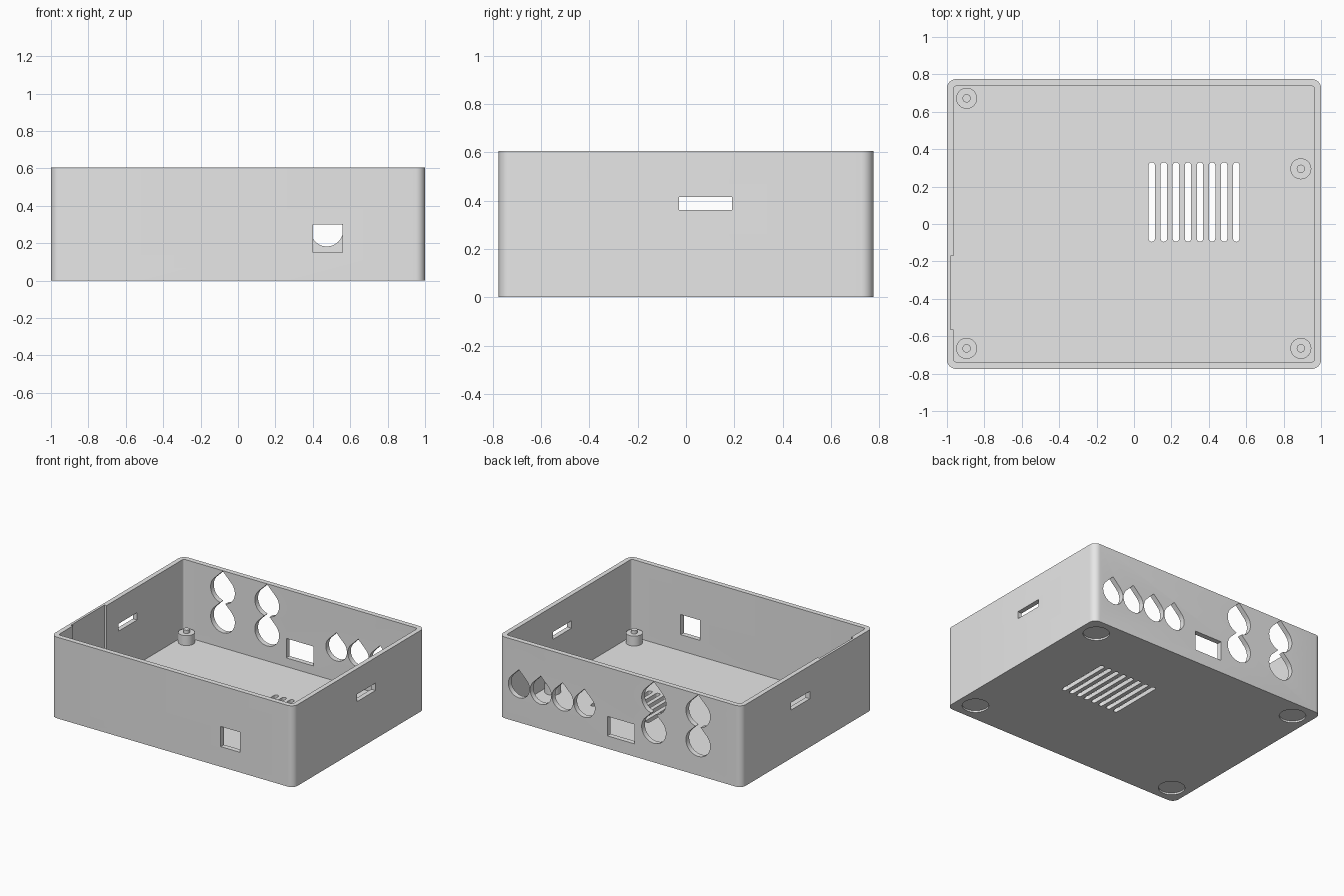
import bpy
import bmesh
from math import cos, sin, pi, radians
from mathutils import Vector

cube = bpy.data.objects.get("Cube")
if cube:
    bpy.data.objects.remove(cube, do_unlink=True)

# Material
plastic = bpy.data.materials.new("light grey plastic")
plastic.use_nodes = True
grey = (0.8, 0.8, 0.8, 1)
plastic.diffuse_color = grey
plastic.node_tree.nodes["Principled BSDF"].inputs["Base Color"].default_value = grey

# Dimensions
W, D, H = 1.0, 0.775, 0.605
INNER_W, INNER_D, FLOOR = 0.965, 0.737, 0.03


def arc(cx, cy, r, start, end, steps):
    angles = [radians(start + (end - start) * i / steps) for i in range(steps + 1)]
    return [(cx + r * cos(a), cy + r * sin(a)) for a in angles]


def rounded_rect(hw, hd, r):
    pts = []
    for i, (sx, sy) in enumerate([(1, 1), (-1, 1), (-1, -1), (1, -1)]):
        pts += arc(sx * (hw - r), sy * (hd - r), r, 90 * i, 90 * i + 90, 8)
    return pts


def rect(x0, x1, y0, y1):
    return [(x0, y0), (x1, y0), (x1, y1), (x0, y1)]


def circle(cx, cy, r):
    return arc(cx, cy, r, 0, 360, 40)[:-1]


def teardrop(cx, cz, r):
    return arc(cx, cz, r, 135, 405, 36) + [(cx, cz + r * 2 ** 0.5)]


def prism(name, pts, axis, lo, hi):
    """Extrude a flat outline along an axis."""
    place = {"x": lambda a, b, t: (t, a, b),
             "y": lambda a, b, t: (a, t, b),
             "z": lambda a, b, t: (a, b, t)}[axis]
    bm = bmesh.new()
    face = bm.faces.new([bm.verts.new(place(a, b, lo)) for a, b in pts])
    new = bmesh.ops.extrude_face_region(bm, geom=[face])["geom"]
    bmesh.ops.translate(bm, vec=Vector(place(0, 0, hi - lo)),
                        verts=[v for v in new if isinstance(v, bmesh.types.BMVert)])
    bmesh.ops.recalc_face_normals(bm, faces=bm.faces)
    mesh = bpy.data.meshes.new(name)
    bm.to_mesh(mesh)
    bm.free()
    mesh.materials.append(plastic)
    ob = bpy.data.objects.new(name, mesh)
    bpy.context.collection.objects.link(ob)
    return ob


def activate(ob):
    bpy.ops.object.select_all(action="DESELECT")
    ob.select_set(True)
    bpy.context.view_layer.objects.active = ob


def cut(body, pts, axis, lo, hi):
    cutter = prism("cutter", pts, axis, lo, hi)
    cutter.hide_render = True
    mod = body.modifiers.new("cut", "BOOLEAN")
    mod.operation = "DIFFERENCE"
    mod.solver = "EXACT"
    mod.object = cutter
    activate(body)
    bpy.ops.object.modifier_apply(modifier=mod.name)
    bpy.data.objects.remove(cutter, do_unlink=True)


def smooth(ob):
    activate(ob)
    bpy.ops.object.shade_smooth_by_angle(angle=radians(30))


# Open-topped case
case = prism("case", rounded_rect(W, D, 0.05), "z", 0, H)
cut(case, rounded_rect(INNER_W, INNER_D, 0.015), "z", FLOOR, H + 0.1)

# Thinned patch inside the right wall
cut(case, rect(-0.982, -0.9, -0.565, -0.17), "z", FLOOR, H + 0.1)

# Front window and the slot in both side walls
cut(case, rect(0.4, 0.56, 0.15, 0.3), "y", -0.9, -0.6)
for side in (-1, 1):
    cut(case, rect(-0.03, 0.19, 0.36, 0.415), "x", side - 0.15, side + 0.15)

# Back connectors: small row, stacked large pairs, rectangular socket
for i in range(4):
    cut(case, teardrop(0.835 - 0.18 * i, 0.27, 0.087), "y", 0.6, 0.9)
for x in (-0.277, -0.642):
    for z in (0.242, 0.46):
        cut(case, teardrop(x, z, 0.1), "y", 0.6, 0.9)
cut(case, rect(-0.118, 0.106, 0.095, 0.24), "y", 0.6, 0.9)

# Floor vents
for i in range(8):
    x = 0.095 + 0.0645 * i
    slot = arc(x, 0.313, 0.017, 0, 180, 8) + arc(x, -0.078, 0.017, 180, 360, 8)
    cut(case, slot, "z", -0.1, 0.1)

# Round foot recesses underneath
for x in (-0.865, 0.865):
    for y in (-0.635, 0.635):
        cut(case, circle(x, y, 0.09), "z", -0.1, 0.013)
smooth(case)

# Board standoffs with locating pins
for x, y in [(-0.895, 0.672), (0.892, 0.295), (-0.895, -0.665), (0.892, -0.665)]:
    smooth(prism("standoff", circle(x, y, 0.056), "z", FLOOR - 0.005, 0.104))
    smooth(prism("standoff_pin", circle(x, y, 0.022), "z", 0.1, 0.128))
